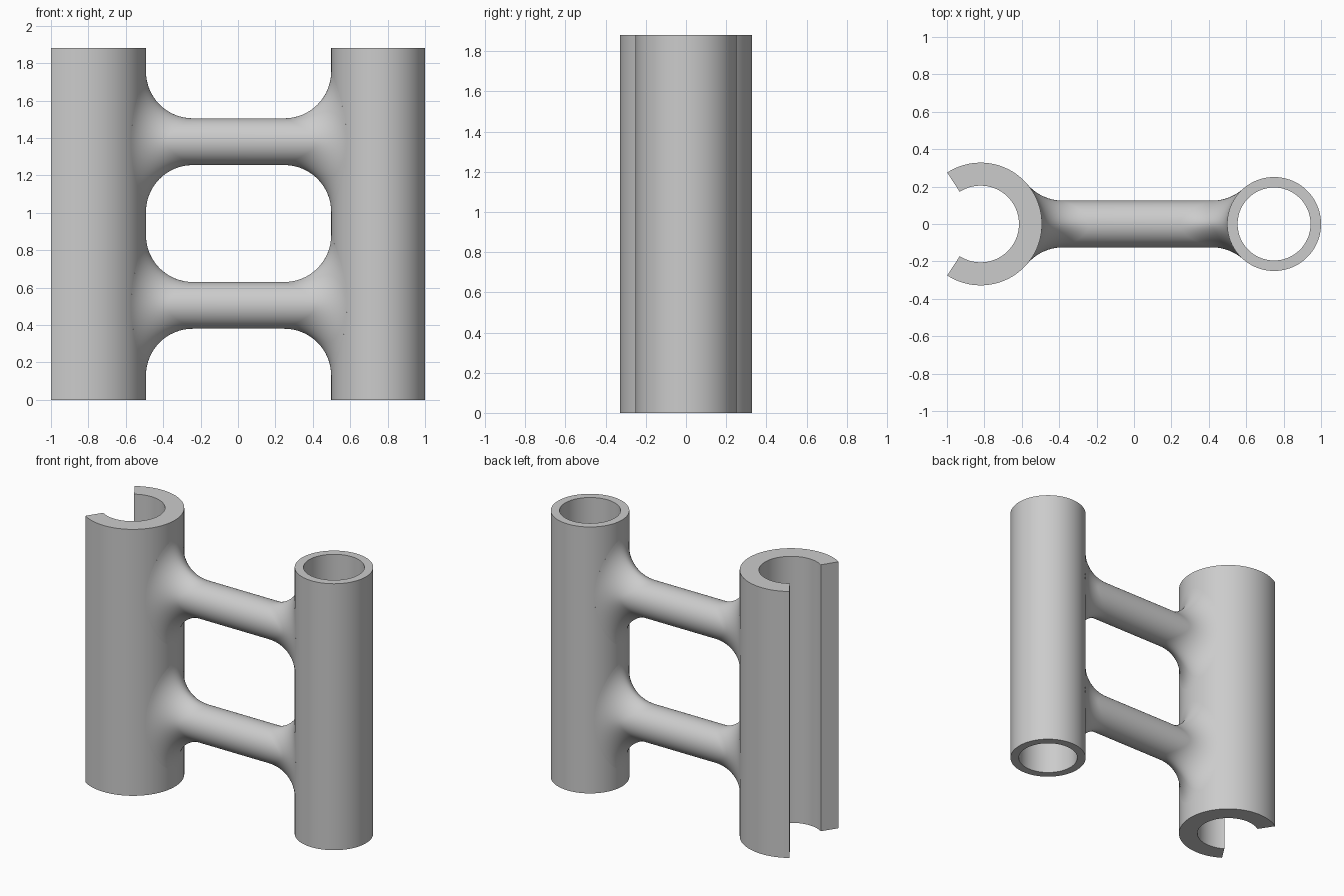
import bpy, bmesh
from math import sin, cos, pi, radians, sqrt
from mathutils import Vector

if "Cube" in bpy.data.objects:
    bpy.data.objects.remove(bpy.data.objects["Cube"])

grey = bpy.data.materials.new("light grey")
grey.use_nodes = True
grey.diffuse_color = (0.6, 0.6, 0.6, 1)
grey.node_tree.nodes["Principled BSDF"].inputs["Base Color"].default_value = (0.6, 0.6, 0.6, 1)

HEIGHT = 1.88
ROD_R, FILLET = 0.125, 0.25
CLIP_X, CLIP_R = -0.82, 0.328
TUBE_X, TUBE_R = 0.749, 0.251


def loft(name, sections, loop=False, caps=False):
    """Skin a list of closed sections into one smooth-shaded object."""
    bm = bmesh.new()
    rings = [[bm.verts.new(p) for p in s] for s in sections]
    pairs = list(zip(rings, rings[1:]))
    if loop:
        pairs.append((rings[-1], rings[0]))
    for a, b in pairs:
        for i in range(len(a)):
            j = (i + 1) % len(a)
            bm.faces.new((a[i], a[j], b[j], b[i]))
    if caps:
        bm.faces.new(rings[0])
        bm.faces.new(rings[-1])
    bmesh.ops.recalc_face_normals(bm, faces=bm.faces)
    mesh = bpy.data.meshes.new(name)
    bm.to_mesh(mesh)
    bm.free()
    mesh.materials.append(grey)
    obj = bpy.data.objects.new(name, mesh)
    bpy.context.collection.objects.link(obj)
    bpy.ops.object.select_all(action="DESELECT")
    obj.select_set(True)
    bpy.context.view_layer.objects.active = obj
    bpy.ops.object.shade_smooth_by_angle(angle=radians(30))
    return obj


def pipe(name, cx, outer, inner, half_angle=pi, steps=128):
    """Upright pipe, with a gap facing -x when half_angle is under pi."""
    full = half_angle == pi
    sections = []
    for i in range(steps if full else steps + 1):
        a = -half_angle + 2 * half_angle * i / steps
        sections.append([(cx + r * cos(a), r * sin(a), z) for r, z in
                         ((inner, 0), (outer, 0), (outer, HEIGHT), (inner, HEIGHT))])
    loft(name, sections, loop=full, caps=not full)


def flare(cx, R, side, z, sides=96, steps=16):
    """Rolling-ball fillet sections from an upright pipe out to the rod."""
    columns = []
    for k in range(sides):
        phi = 2 * pi * k / sides
        y, h = (ROD_R + FILLET) * cos(phi), (ROD_R + FILLET) * sin(phi)
        x = sqrt((R + FILLET) ** 2 - y * y)
        ball = Vector((x, y, h))
        start = Vector((-x, -y, 0)).normalized()
        end = Vector((0, -cos(phi), -sin(phi)))
        angle = start.angle(end)
        points = [ball + start * (FILLET + 0.02)]      # sunk into the pipe wall
        for i in range(steps + 1):
            t = i / steps
            d = (start * sin((1 - t) * angle) + end * sin(t * angle)) / sin(angle)
            points.append(ball + d * FILLET)
        columns.append([(cx + side * p.x, p.y, z + p.z) for p in points])
    return [list(s) for s in zip(*columns)]


# Upright pipes
pipe("open_clip", CLIP_X, CLIP_R, 0.205, radians(123))
pipe("round_tube", TUBE_X, TUBE_R, 0.195)

# Filleted cross rods
for name, z in (("lower_rod", 0.505), ("upper_rod", 1.38)):
    loft(name, flare(CLIP_X, CLIP_R, 1, z) + flare(TUBE_X, TUBE_R, -1, z)[::-1])
